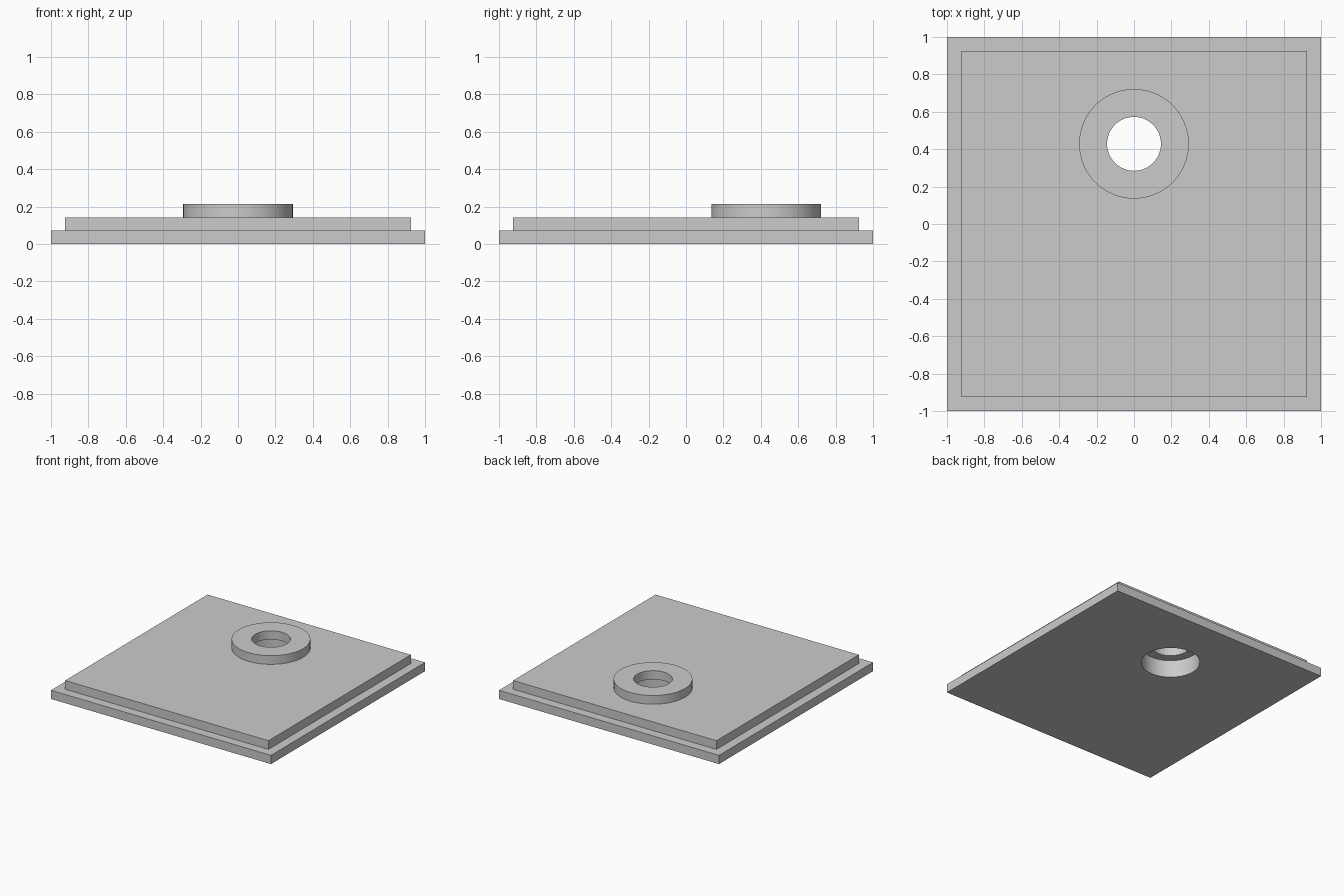
import bpy
import bmesh
from math import radians, tau
from mathutils import Matrix, Vector

cube = bpy.data.objects.get("Cube")
if cube:
    bpy.data.objects.remove(cube, do_unlink=True)

STEP = 1 / 14          # thickness of each layer
HOLE_Y = 6 * STEP      # hole centre
BORE, HOLE, RIM = 0.22, 0.144, 0.293
SEGMENTS = 96

grey = bpy.data.materials.new("light_grey")
grey.use_nodes = True
colour = (0.6, 0.6, 0.6, 1)
grey.diffuse_color = colour
grey.node_tree.nodes["Principled BSDF"].inputs["Base Color"].default_value = colour


def make_object(name, bm):
    bmesh.ops.recalc_face_normals(bm, faces=bm.faces[:])
    mesh = bpy.data.meshes.new(name)
    bm.to_mesh(mesh)
    bm.free()
    obj = bpy.data.objects.new(name, mesh)
    bpy.context.collection.objects.link(obj)
    mesh.materials.append(grey)
    return obj


def select_only(obj):
    bpy.ops.object.select_all(action='DESELECT')
    obj.select_set(True)
    bpy.context.view_layer.objects.active = obj


# Stepped plate: a square slab with a smaller raised slab on top
bm = bmesh.new()
bmesh.ops.create_cube(bm, size=1, matrix=Matrix.Translation((0, 0, STEP / 2))
                      @ Matrix.Diagonal((2, 2, STEP, 1)))
top = max(bm.faces, key=lambda f: f.calc_center_median().z)
bmesh.ops.inset_region(bm, faces=[top], thickness=1.5 * STEP)
raised = bmesh.ops.extrude_face_region(bm, geom=[top])["geom"]
bmesh.ops.translate(bm, vec=(0, 0, STEP),
                    verts=[v for v in raised if isinstance(v, bmesh.types.BMVert)])
bmesh.ops.delete(bm, geom=[top], context='FACES_ONLY')
plate = make_object("stepped_plate", bm)

# Wide bore through the plate
bm = bmesh.new()
bmesh.ops.create_cone(bm, cap_ends=True, segments=SEGMENTS, radius1=BORE, radius2=BORE,
                      depth=1, matrix=Matrix.Translation((0, HOLE_Y, 0)))
cutter = make_object("bore_cutter", bm)
cutter.hide_render = True
cut = plate.modifiers.new("bore", 'BOOLEAN')
cut.operation = 'DIFFERENCE'
cut.solver = 'EXACT'
cut.object = cutter
select_only(plate)
bpy.ops.object.modifier_apply(modifier=cut.name)
bpy.data.objects.remove(cutter, do_unlink=True)

# Raised collar with a narrower hole, turned from a rectangular profile
bm = bmesh.new()
profile = [(HOLE, 2), (RIM, 2), (RIM, 3), (HOLE, 3)]
verts = [bm.verts.new((r, HOLE_Y, level * STEP)) for r, level in profile]
edges = [bm.edges.new((verts[i - 1], verts[i])) for i in range(len(verts))]
bmesh.ops.spin(bm, geom=verts + edges, cent=Vector((0, HOLE_Y, 0)), axis=(0, 0, 1),
               angle=tau, steps=SEGMENTS, use_merge=True)
bmesh.ops.remove_doubles(bm, verts=bm.verts[:], dist=1e-5)
collar = make_object("collar", bm)

for part in (plate, collar):
    select_only(part)
    bpy.ops.object.shade_smooth_by_angle(angle=radians(30))
